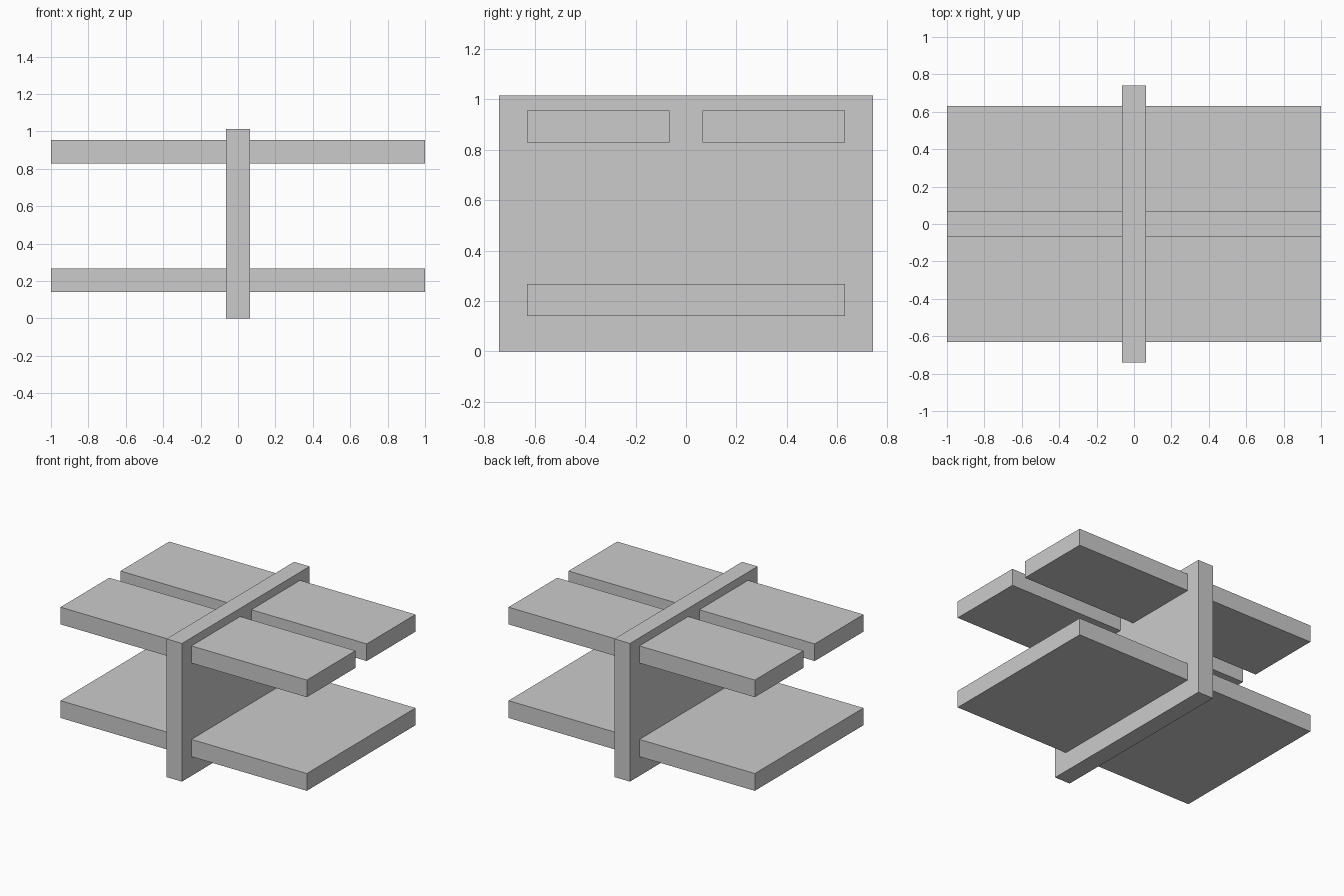
import bpy

if "Cube" in bpy.data.objects:
    bpy.data.objects.remove(bpy.data.objects["Cube"])


def board(name, x, y, z):
    """Box spanning the given (min, max) ranges."""
    bpy.ops.mesh.primitive_cube_add(size=1)
    ob = bpy.context.object
    ob.name = name
    ob.location = [(a + b) / 2 for a, b in (x, y, z)]
    ob.scale = [b - a for a, b in (x, y, z)]
    bpy.ops.object.transform_apply(location=True, rotation=False, scale=True)
    return ob


LENGTH = (-1.0, 1.0)
HALF_DEPTH, HALF_GAP = 0.63, 0.065

# Upright centre panel
board("centre_panel", (-0.063, 0.063), (-0.74, 0.74), (0.0, 1.014))

# Wide lower shelf running through the panel
board("lower_shelf", LENGTH, (-HALF_DEPTH, HALF_DEPTH), (0.141, 0.268))

# Pair of upper planks with a gap between them
board("upper_plank_front", LENGTH, (-HALF_DEPTH, -HALF_GAP), (0.828, 0.954))
board("upper_plank_back", LENGTH, (HALF_GAP, HALF_DEPTH), (0.828, 0.954))
